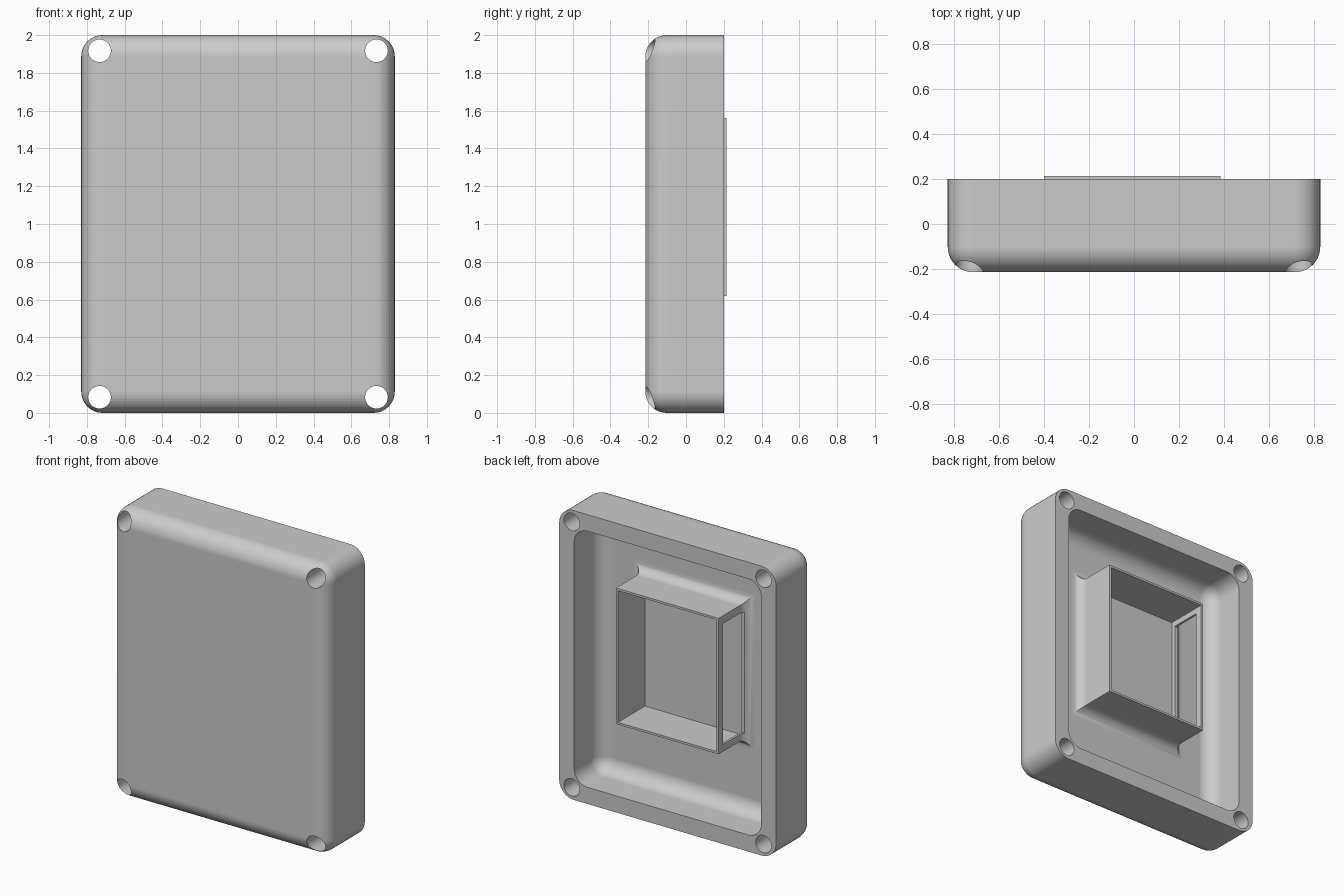
import bpy, bmesh, math
from mathutils import Vector, Matrix

if "Cube" in bpy.data.objects:
    bpy.data.objects.remove(bpy.data.objects["Cube"], do_unlink=True)

grey = bpy.data.materials.new("light grey plastic")
grey.use_nodes = True
COLOUR = (0.6, 0.6, 0.6, 1)
grey.diffuse_color = COLOUR
grey.node_tree.nodes["Principled BSDF"].inputs["Base Color"].default_value = COLOUR


def finish_mesh(name, bm):
    bmesh.ops.recalc_face_normals(bm, faces=bm.faces)
    mesh = bpy.data.meshes.new(name)
    bm.to_mesh(mesh)
    bm.free()
    mesh.materials.append(grey)
    ob = bpy.data.objects.new(name, mesh)
    bpy.context.collection.objects.link(ob)
    return ob


def block(name, lo, hi, radius=0):
    """Box between two corners; all edges rounded except the back (+y) rim."""
    lo, hi = Vector(lo), Vector(hi)
    bm = bmesh.new()
    size = Matrix.Diagonal((*(hi - lo), 1))
    bmesh.ops.create_cube(bm, size=1, matrix=Matrix.Translation((lo + hi) / 2) @ size)
    if radius:
        edges = [e for e in bm.edges if min(v.co.y for v in e.verts) < hi.y - 0.001]
        bmesh.ops.bevel(bm, geom=edges, offset=radius, segments=10,
                        profile=0.5, affect='EDGES')
    return finish_mesh(name, bm)


def rod(name, x, z, radius):
    """Cylinder along y."""
    bm = bmesh.new()
    place = Matrix.Translation((x, 0, z)) @ Matrix.Rotation(math.pi / 2, 4, 'X')
    bmesh.ops.create_cone(bm, cap_ends=True, segments=40, radius1=radius,
                          radius2=radius, depth=1, matrix=place)
    return finish_mesh(name, bm)


def cut(ob, cutters):
    """Subtract the cutters, keep the result and discard the cutters."""
    for c in cutters:
        c.hide_render = True
        mod = ob.modifiers.new(c.name, 'BOOLEAN')
        mod.operation, mod.solver, mod.object = 'DIFFERENCE', 'EXACT', c
    bpy.context.view_layer.update()
    graph = bpy.context.evaluated_depsgraph_get()
    mesh = bpy.data.meshes.new_from_object(ob.evaluated_get(graph))
    ob.modifiers.clear()
    ob.data = mesh
    for c in cutters:
        bpy.data.objects.remove(c, do_unlink=True)


def smooth(ob):
    bpy.ops.object.select_all(action='DESELECT')
    ob.select_set(True)
    bpy.context.view_layer.objects.active = ob
    bpy.ops.object.shade_smooth_by_angle(angle=math.radians(30))
    ob.modifiers.new("flat_faces", 'WEIGHTED_NORMAL').keep_sharp = True


# Shell: rounded tray, hollow from the back, with four screw holes
FLOOR = -0.08
shell = block("shell", (-0.83, -0.215, 0), (0.83, 0.2, 2), 0.113)
cavity = block("cavity", (-0.715, FLOOR, 0.115), (0.715, 0.4, 1.885), 0.1)
holes = [rod("screw_hole", sx * 0.733, 1 + sz * 0.917, 0.06)
         for sx in (-1, 1) for sz in (-1, 1)]
cut(shell, [cavity] + holes)
smooth(shell)

# Compartment: upright box whose base flares into the tray floor
X0, X1, Z0, Z1, TOP, WALL = -0.4, 0.385, 0.62, 1.56, 0.215, 0.015
FLARE, STEPS = 0.068, 10
profile = [(FLARE, FLOOR - 0.02)]
for i in range(STEPS + 1):
    a = math.pi / 2 * i / STEPS
    profile.append((FLARE * (1 - math.sin(a)), FLOOR + FLARE * (1 - math.cos(a))))
profile.append((0, TOP))

bm = bmesh.new()
rings = [[bm.verts.new(p) for p in ((X0 - d, y, Z0 - d), (X1 + d, y, Z0 - d),
                                    (X1 + d, y, Z1 + d), (X0 - d, y, Z1 + d))]
         for d, y in profile]
for a, b in zip(rings, rings[1:]):
    for i in range(4):
        j = (i + 1) % 4
        bm.faces.new((a[i], a[j], b[j], b[i]))
bm.faces.new(rings[0])
bm.faces.new(rings[-1])
compartment = finish_mesh("compartment", bm)

# Open pocket, plus a window through the right wall
pocket = block("pocket", (X0 + WALL, -0.2, Z0 + WALL), (X1 - WALL, 0.4, Z1 - WALL))
window = block("window", (X0 - 0.1, -0.05, 0.67), (X0 + 0.1, 0.165, 1.505))
cut(compartment, [pocket, window])
smooth(compartment)
